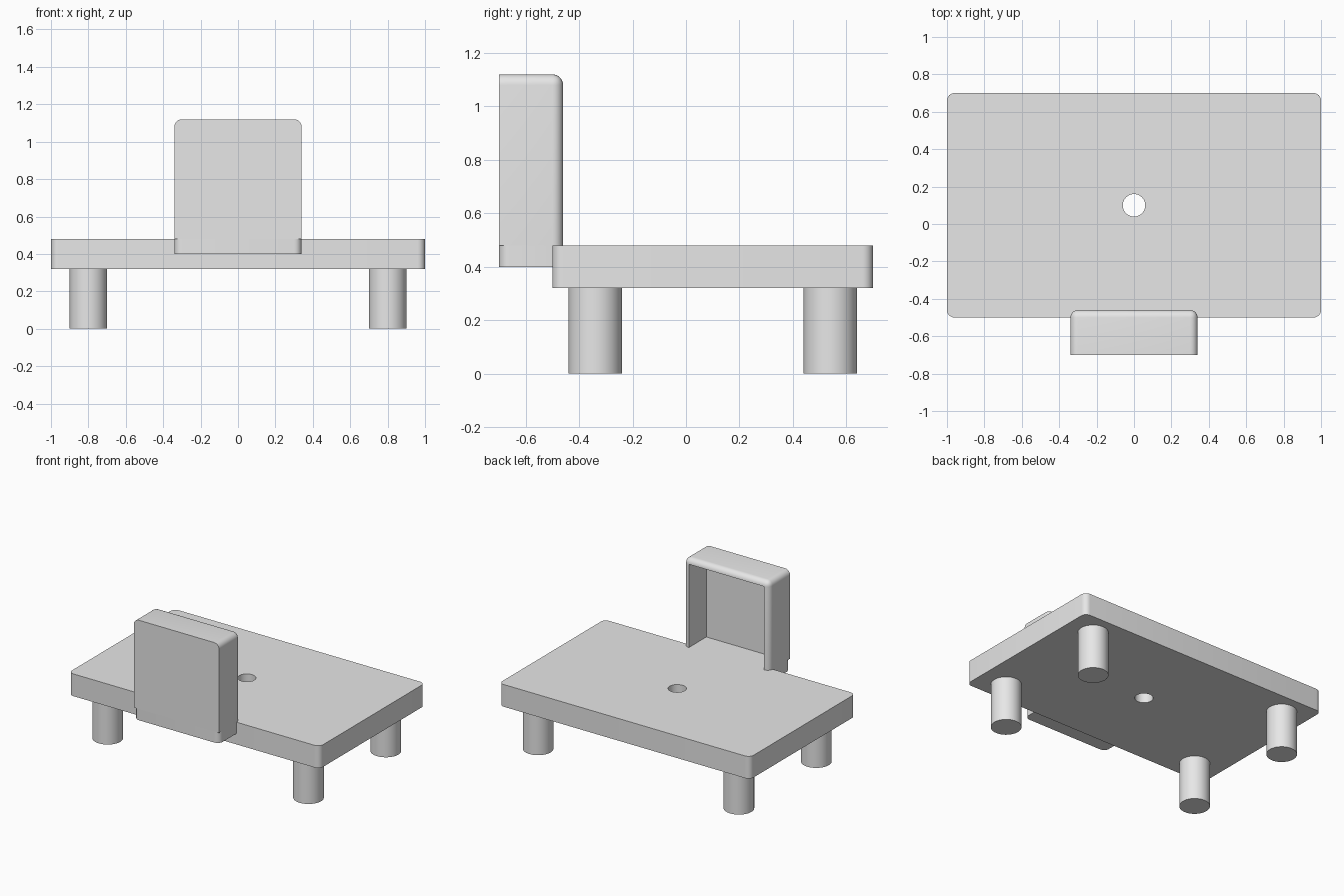
import bpy
import bmesh
from mathutils import Matrix, Vector

if "Cube" in bpy.data.objects:
    bpy.data.objects.remove(bpy.data.objects["Cube"], do_unlink=True)

ROUND = 0.04   # fillet radius, also the wall thickness of the back shell

grey = bpy.data.materials.new("light grey")
grey.use_nodes = True
grey.diffuse_color = (0.8, 0.8, 0.8, 1)
grey.node_tree.nodes["Principled BSDF"].inputs["Base Color"].default_value = (0.8, 0.8, 0.8, 1)


def box_mesh(low, high, keep_edge):
    """Box between two corners, filleted along the edges that keep_edge picks."""
    bm = bmesh.new()
    low, high = Vector(low), Vector(high)
    size = high - low
    bmesh.ops.create_cube(bm, size=1, matrix=Matrix.Translation((low + high) / 2) @ Matrix.Diagonal((*size, 1)))
    edges = [e for e in bm.edges if keep_edge(e.verts[0].co, e.verts[1].co)]
    bmesh.ops.bevel(bm, geom=edges, offset=ROUND, segments=6, profile=0.5, affect='EDGES')
    return bm


def cylinder_mesh(radius, low, high, x, y):
    bm = bmesh.new()
    bmesh.ops.create_cone(bm, cap_ends=True, segments=48, radius1=radius, radius2=radius,
                          depth=high - low, matrix=Matrix.Translation((x, y, (low + high) / 2)))
    return bm


def make_object(name, bm):
    bmesh.ops.recalc_face_normals(bm, faces=bm.faces)
    mesh = bpy.data.meshes.new(name)
    bm.to_mesh(mesh)
    bm.free()
    mesh.materials.append(grey)
    obj = bpy.data.objects.new(name, mesh)
    bpy.context.collection.objects.link(obj)
    return obj


def smooth(obj):
    bpy.ops.object.select_all(action='DESELECT')
    obj.select_set(True)
    bpy.context.view_layer.objects.active = obj
    bpy.ops.object.shade_smooth_by_angle()


def vertical(a, b):
    return abs(a.z - b.z) > 0.01


# Table top with a round through hole
top = make_object("table_top", box_mesh((-1, -0.5, 0.32), (1, 0.7, 0.48), vertical))
cutter = make_object("hole_cutter", cylinder_mesh(0.06, 0.2, 0.6, 0, 0.1))
cutter.hide_render = True
hole = top.modifiers.new("hole", 'BOOLEAN')
hole.operation = 'DIFFERENCE'
hole.solver = 'EXACT'
hole.object = cutter
bpy.context.view_layer.objects.active = top
bpy.ops.object.modifier_apply(modifier=hole.name)
bpy.data.objects.remove(cutter, do_unlink=True)
smooth(top)

# Four round legs
for side, x in (("right", -0.8), ("left", 0.8)):
    for end, y in (("front", -0.34), ("back", 0.54)):
        smooth(make_object(f"{end}_{side}_leg", cylinder_mesh(0.1, 0, 0.32, x, y)))

# Base plate that carries the shell
smooth(make_object("shell_base", box_mesh((-0.34, -0.7, 0.4), (0.34, -0.46, 0.48), vertical)))


# Hollow shell, open towards the table, with a rounded rim and top corners
def shell_edge(a, b):
    rim = min(a.y, b.y) > -0.5 and max(a.z, b.z) > 1
    return rim or (min(a.z, b.z) > 1 and abs(a.y - b.y) > 0.01)


bm = box_mesh((-0.34, -0.7, 0.48), (0.34, -0.46, 1.12), shell_edge)
bm.normal_update()
opening = max((f for f in bm.faces if f.normal.y > 0.99), key=lambda f: f.calc_area())
pushed = bmesh.ops.extrude_discrete_faces(bm, faces=[opening])["faces"][0]
bmesh.ops.translate(bm, vec=(0, -0.2, 0), verts=pushed.verts)

# Remove the floor and close the underside of the walls
floor = [f for f in bm.faces if all(v.co.z < 0.4801 for v in f.verts)]
bmesh.ops.delete(bm, geom=floor, context='FACES')
bmesh.ops.edgeloop_fill(bm, edges=[e for e in bm.edges if e.is_boundary])
smooth(make_object("shell", bm))
